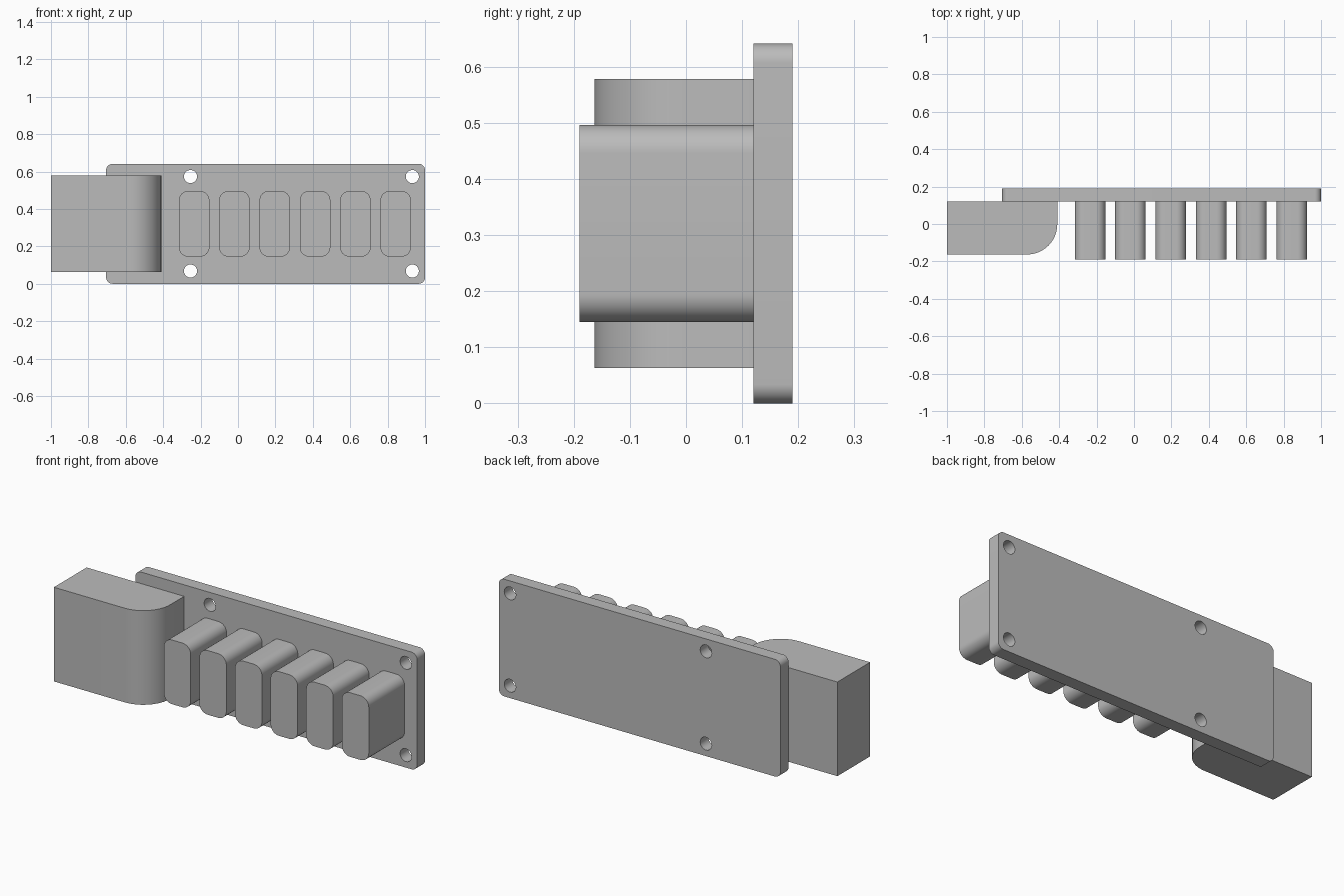
import bpy, bmesh, math
from mathutils import Matrix

if "Cube" in bpy.data.objects:
    bpy.data.objects.remove(bpy.data.objects["Cube"])

grey = bpy.data.materials.new("plain_grey")
grey.diffuse_color = (0.5, 0.5, 0.5, 1)
grey.use_nodes = True
grey.node_tree.nodes["Principled BSDF"].inputs["Base Color"].default_value = grey.diffuse_color


def rounded_rect(x0, x1, y0, y1, radii, steps=12):
    """Outline, radii ordered: lower left, lower right, upper right, upper left."""
    pts = []
    corners = [(x0, y0, 1, 1), (x1, y0, -1, 1), (x1, y1, -1, -1), (x0, y1, 1, -1)]
    for i, ((cx, cy, sx, sy), r) in enumerate(zip(corners, radii)):
        if r == 0:
            pts.append((cx, cy))
            continue
        for k in range(steps + 1):
            a = math.pi * (1 + i * 0.5) + math.pi / 2 * k / steps
            pts.append((cx + sx * r + r * math.cos(a), cy + sy * r + r * math.sin(a)))
    return pts


def circle(cx, cy, r, n=40):
    return [(cx + r * math.cos(2 * math.pi * k / n), cy + r * math.sin(2 * math.pi * k / n))
            for k in range(n)]


def prism(name, outlines, low, high, along_y):
    """Fill outlines (first is outer, rest are holes) and extrude from low to high."""
    curve = bpy.data.curves.new(name, 'CURVE')
    curve.dimensions = '2D'
    curve.fill_mode = 'BOTH'
    curve.extrude = (high - low) / 2
    for pts in outlines:
        spline = curve.splines.new('POLY')
        spline.points.add(len(pts) - 1)
        for p, (x, y) in zip(spline.points, pts):
            p.co = (x, y, 0, 1)
        spline.use_cyclic_u = True
    obj = bpy.data.objects.new(name, curve)
    bpy.context.collection.objects.link(obj)
    bpy.ops.object.select_all(action='DESELECT')
    obj.select_set(True)
    bpy.context.view_layer.objects.active = obj
    bpy.ops.object.convert(target='MESH')
    obj = bpy.context.object
    mid = (low + high) / 2
    if along_y:
        mat = Matrix.Translation((0, mid, 0)) @ Matrix.Rotation(math.pi / 2, 4, 'X')
    else:
        mat = Matrix.Translation((0, 0, mid))
    bm = bmesh.new()
    bm.from_mesh(obj.data)
    bm.transform(mat)
    bmesh.ops.remove_doubles(bm, verts=bm.verts, dist=1e-5)
    bmesh.ops.recalc_face_normals(bm, faces=bm.faces)
    bm.to_mesh(obj.data)
    bm.free()
    obj.data.materials.clear()
    obj.data.materials.append(grey)
    bpy.ops.object.shade_smooth_by_angle(angle=math.radians(30))
    return obj


# Mounting plate with four screw holes
holes = [circle(x, z, 0.035) for x in (-0.254, 0.932) for z in (0.068, 0.573)]
plate = rounded_rect(-0.705, 1.0, 0.0, 0.641, [0.034] * 4)
prism("mounting_plate", [plate] + holes, 0.12, 0.19, True)

# End block with one large rounded vertical edge
block = rounded_rect(-1.0, -0.41, -0.163, 0.12, [0, 0.162, 0, 0])
prism("end_block", [block], 0.063, 0.578, False)

# Row of six rounded pegs
for i in range(6):
    x = -0.316 + i * 0.2155
    peg = rounded_rect(x, x + 0.163, 0.145, 0.496, [0.05] * 4)
    prism(f"peg_{i + 1}", [peg], -0.19, 0.12, True)
